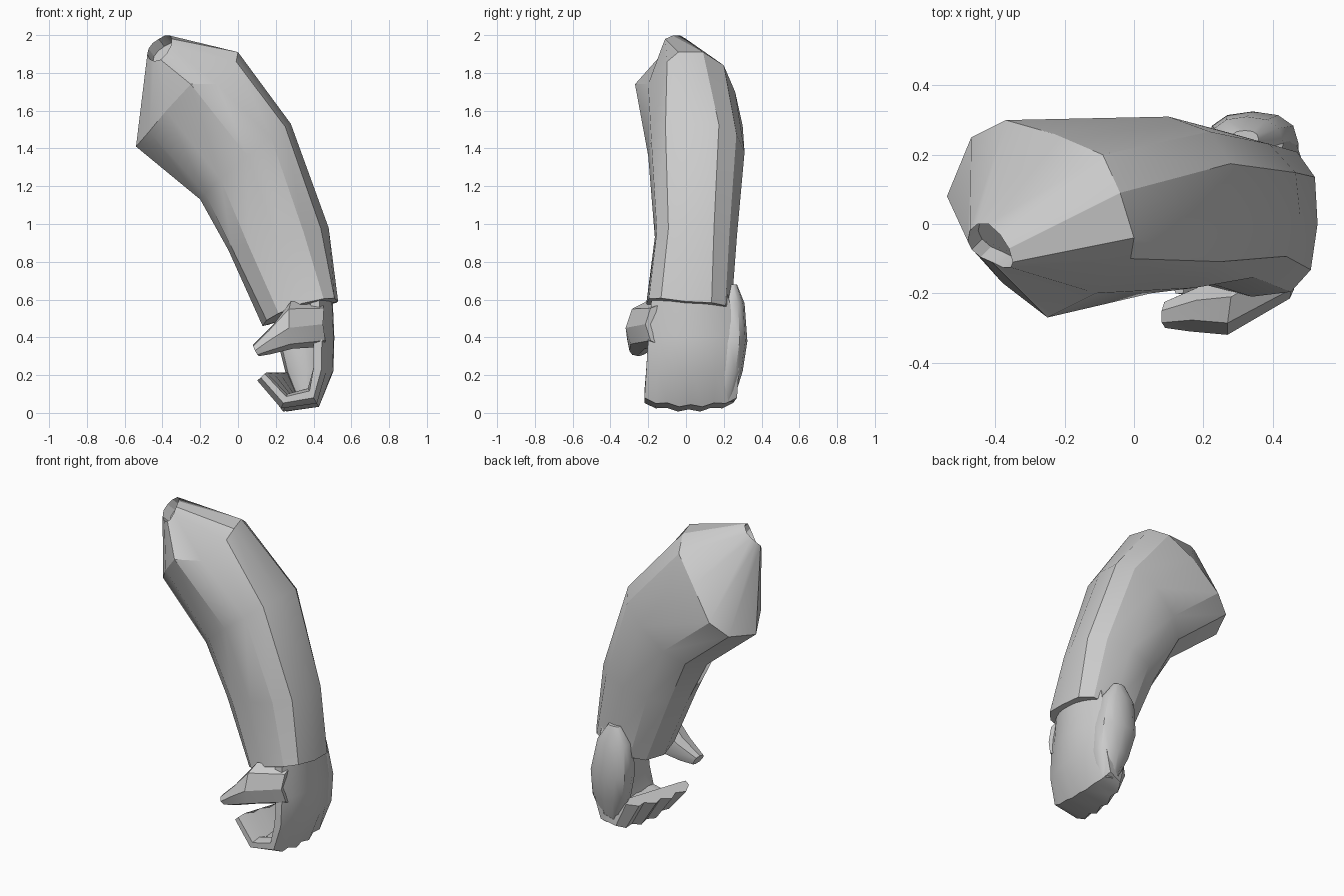
import bpy, bmesh, math
from mathutils import Vector

cube = bpy.data.objects.get("Cube")
if cube:
    bpy.data.objects.remove(cube)

grey = bpy.data.materials.new("plain grey")
grey.use_nodes = True
GREY = (0.6, 0.6, 0.6, 1)
grey.diffuse_color = GREY
grey.node_tree.nodes["Principled BSDF"].inputs["Base Color"].default_value = GREY


def ring(outer, back, inner, front, sides=12, power=0.85):
    """Rounded loop through four key points."""
    keys = [Vector(p) for p in (outer, back, inner, front)]
    centre = sum(keys, Vector()) / 4
    points = []
    for i in range(sides):
        quarter, step = divmod(i * 4 / sides, 1)
        a = step * math.pi / 2
        p = keys[int(quarter) % 4] - centre
        q = keys[int(quarter + 1) % 4] - centre
        points.append(centre + p * math.cos(a) ** power + q * math.sin(a) ** power)
    return points


def slab(z, x0, x1, y0, y1):
    """Level loop."""
    x, y = (x0 + x1) / 2, (y0 + y1) / 2
    return ring((x1, y, z), (x, y1, z), (x0, y, z), (x, y0, z))


def loft(name, rings, angle=35):
    bm = bmesh.new()
    loops = [[bm.verts.new(p) for p in r] for r in rings]
    n = len(loops[0])
    for a, b in zip(loops, loops[1:]):
        for i in range(n):
            j = (i + 1) % n
            bm.faces.new((a[i], a[j], b[j], b[i]))
    bm.faces.new(loops[0][::-1])
    bm.faces.new(loops[-1])
    bmesh.ops.recalc_face_normals(bm, faces=bm.faces)
    mesh = bpy.data.meshes.new(name)
    bm.to_mesh(mesh)
    bm.free()
    mesh.materials.append(grey)
    obj = bpy.data.objects.new(name, mesh)
    bpy.context.collection.objects.link(obj)
    bpy.ops.object.select_all(action="DESELECT")
    obj.select_set(True)
    bpy.context.view_layer.objects.active = obj
    bpy.ops.object.shade_smooth_by_angle(angle=math.radians(angle))


# Sleeve from cuff to shoulder, tapering to a small socket
shoulder = [Vector(p) for p in (
    (0, -.04, 1.91), (-.04, .09, 1.91), (-.09, .2, 1.84), (-.23, .26, 1.7),
    (-.37, .3, 1.52), (-.47, .25, 1.44), (-.54, .08, 1.41), (-.47, -.07, 1.49),
    (-.38, -.17, 1.6), (-.25, -.27, 1.74), (-.11, -.2, 1.74), (-.01, -.1, 1.86))]
socket = ring((-.35, -.11, 1.98), (-.42, 0, 1.98), (-.48, -.05, 1.9), (-.41, -.11, 1.87), power=1)
sunk = [p + Vector((.03, .03, -.04)) for p in socket]
loft("sleeve", [
    ring((.53, 0, .59), (.36, .24, .54), (.13, .03, .46), (.34, -.21, .58), power=.75),
    ring((.48, .02, .98), (.25, .27, .94), (-.05, .05, .86), (.2, -.165, .93)),
    ring((.28, .03, 1.53), (.1, .31, 1.38), (-.2, .08, 1.13), (.05, -.2, 1.36)),
    shoulder, socket, sunk], 28)

# Wrist inside the cuff
loft("wrist", [
    slab(.62, .2, .47, -.18, .24),
    slab(.5, .25, .47, -.2, .27),
    slab(.36, .36, .46, -.18, .27)])

# Back of the hand curling under into four joined fingers:
# outer (x, z), inner (x, z) and y range of each cross-section
sections = [((.5, .63), (.38, .63), (-.18, .22)), ((.51, .4), (.4, .4), (-.2, .28)),
            ((.505, .22), (.4, .24), (-.21, .28)), ((.43, .03), (.37, .13), (-.22, .27)),
            ((.22, .005), (.26, .1), (-.22, .25)), ((.09, .16), (.15, .215), (-.2, .22))]
SAMPLES = 9
hand = []
for k, (outer, inner, (y0, y1)) in enumerate(sections):
    o, n = (Vector((p[0], 0, p[1])) for p in (outer, inner))
    stagger = .035 * max(0, k - 3) / 2
    outside, inside = [], []
    for i in range(SAMPLES):
        u = 2 * i / (SAMPLES - 1) - 1
        groove = .14 if k > 2 and i % 2 == 0 else 0
        arch = .6 * u * u * (.6 if k > 2 else 1)
        move = Vector((stagger * (i // 2), y0 + (y1 - y0) * (u + 1) / 2, 0))
        outside.append(o.lerp(n, arch + groove) + move)
        inside.append(n.lerp(o, groove) + move)
    hand.append(outside + inside[::-1])
loft("hand_and_fingers", hand, 35)

# Heel of the hand, bulging out behind the cuff
loft("hand_heel", [
    slab(.68, .28, .36, .22, .27),
    slab(.58, .22, .43, .16, .31),
    slab(.38, .21, .475, .14, .325),
    slab(.22, .25, .475, .13, .3),
    slab(.06, .32, .42, .13, .25)])

# Thumb reaching across the front of the hand
loft("thumb", [
    ring((.46, -.12, .35), (.4, -.05, .46), (.45, -.12, .58), (.45, -.215, .47), 8),
    ring((.29, -.22, .34), (.3, -.14, .45), (.28, -.21, .59), (.27, -.32, .45), 8),
    ring((.17, -.25, .31), (.19, -.18, .37), (.18, -.22, .46), (.16, -.31, .38), 8),
    ring((.11, -.25, .3), (.1, -.22, .33), (.08, -.25, .36), (.09, -.3, .33), 8)], 25)
